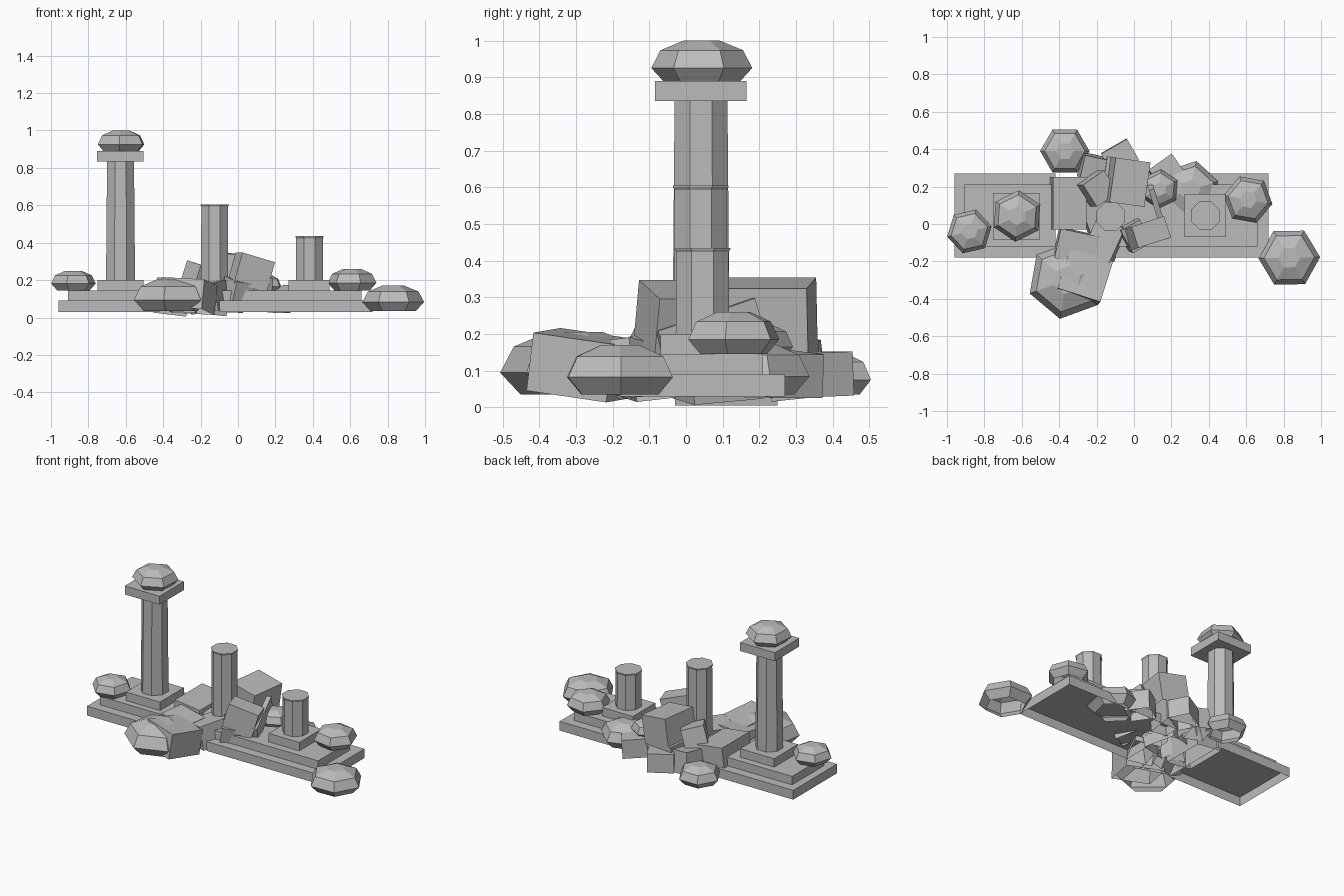
import bpy, bmesh, math
from mathutils import Matrix, Vector, Euler

if "Cube" in bpy.data.objects:
    bpy.data.objects.remove(bpy.data.objects["Cube"], do_unlink=True)

stone = bpy.data.materials.new("grey_stone")
stone.use_nodes = True
GREY = (0.5, 0.5, 0.5, 1)
stone.diffuse_color = GREY
stone.node_tree.nodes["Principled BSDF"].inputs["Base Color"].default_value = GREY


def finish(name, bm):
    mesh = bpy.data.meshes.new(name)
    bm.to_mesh(mesh)
    bm.free()
    mesh.materials.append(stone)
    obj = bpy.data.objects.new(name, mesh)
    bpy.context.collection.objects.link(obj)
    return obj


def block(name, center, size, tilt=(0, 0, 0), closed=False):
    """Box of a given size, tilted in degrees, open underneath unless closed."""
    bm = bmesh.new()
    bmesh.ops.create_cube(bm, size=1)
    bm.normal_update()
    if not closed:
        under = [f for f in bm.faces if f.normal.z < -0.9]
        bmesh.ops.delete(bm, geom=under, context='FACES')
    turn = Euler([math.radians(a) for a in tilt]).to_matrix().to_4x4()
    bm.transform(Matrix.Translation(center) @ turn @ Matrix.Diagonal((*size, 1)))
    return finish(name, bm)


def slab(name, x0, x1, y0, y1, z0, z1, closed=False):
    return block(name, ((x0 + x1) / 2, (y0 + y1) / 2, (z0 + z1) / 2),
                 (x1 - x0, y1 - y0, z1 - z0), closed=closed)


def lathe(name, center, sides, rings, angle):
    """Stack of polygon rings (radius, height), closed at the top only."""
    bm = bmesh.new()
    loops = []
    for r, z in rings:
        loops.append([bm.verts.new(Vector((center[0] + r * math.cos(t),
                                           center[1] + r * math.sin(t), z)))
                      for t in (math.radians(angle) + math.tau * i / sides
                                for i in range(sides))])
    for low, high in zip(loops, loops[1:]):
        for i in range(sides):
            j = (i + 1) % sides
            bm.faces.new((low[i], low[j], high[j], high[i]))
    bm.faces.new(loops[-1])
    return finish(name, bm)


def boulder(name, x, y, z0, z1, r, angle):
    """Faceted six-sided lump, widest a third of the way up."""
    profile = ((0.73, 0), (1, 0.35), (0.82, 0.77), (0.36, 1))
    lathe(name, (x, y), 6, [(r * k, z0 + (z1 - z0) * h) for k, h in profile], angle)


def broken_column(name, x, y, z0, z1):
    """Octagonal shaft with a slight lip at the broken top."""
    lathe(name, (x, y), 8, [(0.079, z0), (0.077, z1 - 0.012), (0.082, z1 - 0.004),
                            (0.082, z1)], 22.5)


# Stepped platform, broken through the middle
for side, low, high, inset in (("right", -0.96, -0.42, (0.05, 0)),
                               ("left", -0.1, 0.72, (0, 0.06))):
    slab(side + "_platform_step", low, high, -0.18, 0.27, 0.03, 0.09)
    slab(side + "_platform_top", low + inset[0], high - inset[1],
         -0.12, 0.21, 0.09, 0.145)

# Columns on plinths, one whole and two broken off
slab("tall_plinth", -0.75, -0.505, -0.08, 0.165, 0.145, 0.2)
lathe("tall_column", (-0.628, 0.041), 8, [(0.084, 0.2), (0.078, 0.835)], 22.5)
slab("tall_capital", -0.755, -0.505, -0.085, 0.165, 0.835, 0.89, closed=True)
slab("short_plinth", 0.27, 0.49, -0.07, 0.16, 0.145, 0.2)
broken_column("short_column", 0.382, 0.045, 0.2, 0.435)
broken_column("middle_column", -0.125, 0.04, 0.07, 0.605)

# Boulders
boulder("capital_boulder", -0.625, 0.043, 0.885, 1.0, 0.138, 86)
boulder("right_end_boulder", -0.88, -0.04, 0.145, 0.25, 0.122, 73)
boulder("back_boulder", -0.37, 0.39, 0.035, 0.15, 0.132, 0)
boulder("front_boulder", -0.36, -0.3, 0.035, 0.205, 0.21, -100)
boulder("back_left_boulder", 0.3, 0.18, 0.035, 0.175, 0.16, 78)
boulder("small_boulder", 0.137, 0.187, 0.13, 0.23, 0.105, 86)
boulder("left_end_boulder", 0.61, 0.13, 0.145, 0.26, 0.132, -10)
boulder("left_front_boulder", 0.83, -0.18, 0.035, 0.17, 0.165, 1)

# Fallen blocks filling the break
rubble = (
    ("front_block", (-0.267, -0.28, 0.115), (0.24, 0.23, 0.16), (-8, 3, -18)),
    ("front_inner_block", (-0.31, -0.12, 0.11), (0.21, 0.16, 0.15), (3, 4, -12)),
    ("sunken_block", (-0.355, 0.11, 0.11), (0.18, 0.28, 0.19), (0, 7, 0)),
    ("high_back_block", (-0.035, 0.225, 0.25), (0.19, 0.24, 0.18), (0, 9, -8)),
    ("leaning_block", (0.07, -0.05, 0.24), (0.19, 0.12, 0.17), (0, 16, 18)),
    ("leaning_plank", (0.13, 0.065, 0.21), (0.03, 0.29, 0.09), (18, 0, 17)),
    ("propped_block", (-0.2, 0.19, 0.21), (0.14, 0.14, 0.14), (10, 14, 35)),
    ("back_block", (-0.22, 0.3, 0.1), (0.13, 0.13, 0.14), (6, 8, -12)),
    ("rear_block", (-0.075, 0.36, 0.09), (0.16, 0.13, 0.12), (2, 0, 30)),
    ("rear_inner_block", (-0.07, 0.26, 0.105), (0.18, 0.18, 0.15), (0, 3, -8)),
    ("left_back_block", (0.18, 0.27, 0.09), (0.15, 0.15, 0.12), (0, 4, 35)),
    ("low_middle_block", (-0.15, -0.08, 0.11), (0.16, 0.2, 0.15), (6, -8, -25)),
    ("low_centre_block", (-0.18, 0.08, 0.09), (0.2, 0.2, 0.13), (5, 6, 20)),
    ("low_left_block", (0.0, -0.06, 0.14), (0.12, 0.14, 0.12), (12, 8, 30)),
)
for name, center, size, tilt in rubble:
    block(name, center, size, tilt)
